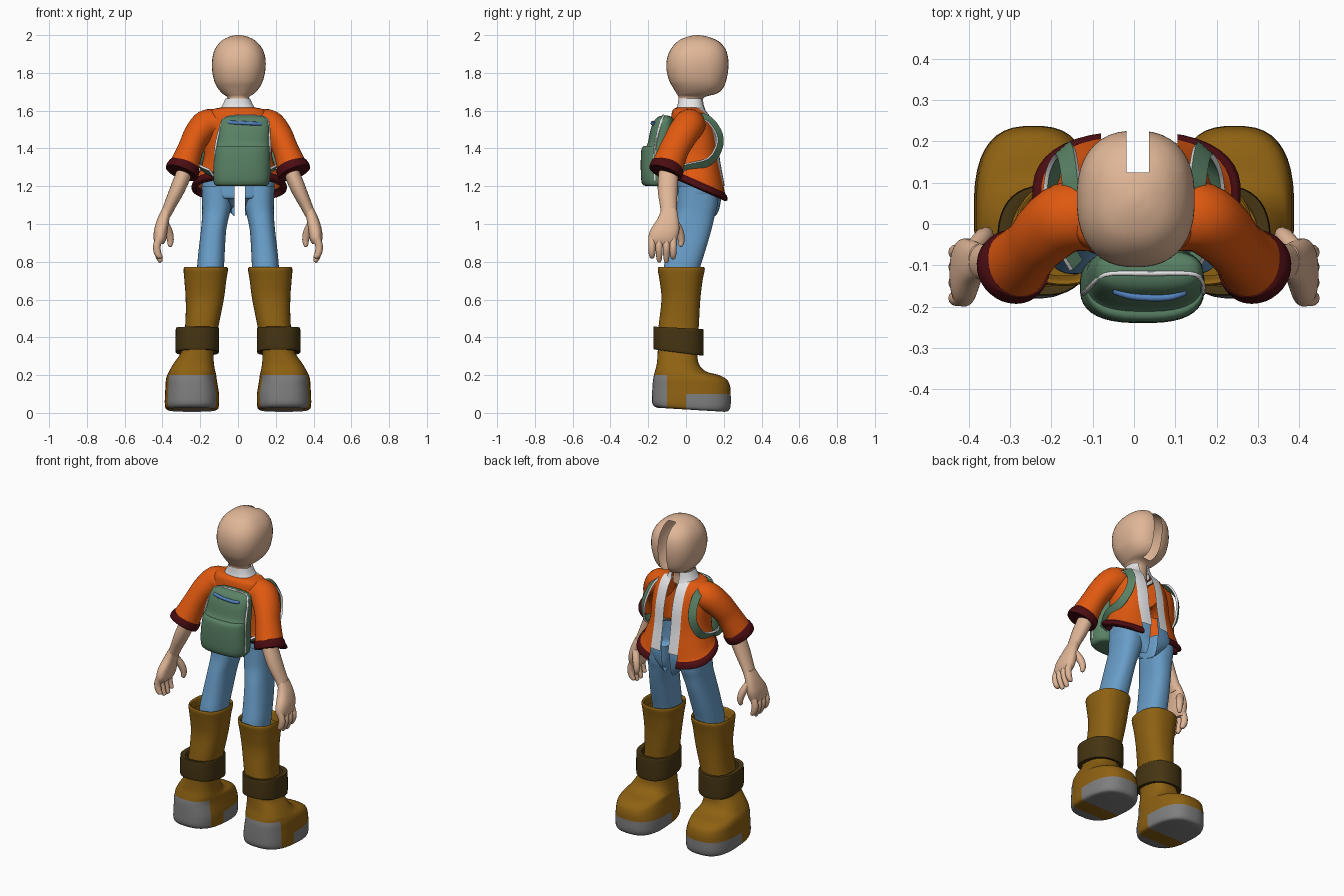
import bpy, bmesh, math
from mathutils import Vector

def material(name, r, g, b):
    m = bpy.data.materials.new(name)
    m.diffuse_color = (r, g, b, 1)
    return m

SKIN = material("skin", .75, .47, .31)
ORANGE = material("orange cloth", .75, .1, .005)
MAROON = material("maroon trim", .07, .004, .006)
DENIM = material("denim blue", .14, .34, .58)
BROWN = material("boot brown", .27, .12, .006)
DARK = material("dark strap", .06, .035, .006)
GREY = material("sole grey", .21, .21, .21)
GREEN = material("pack green", .1, .22, .13)
BLUE = material("handle blue", .09, .23, .53)
WHITE = material("white cloth", .8, .8, .82)
GAP = (-.018, .036)      # open slot down the middle of the character's face side

def spline(rows, sub):
    """Smoothly interpolate rows of numbers."""
    out = []
    for i in range(len(rows) - 1):
        a, b, c, d = rows[max(i - 1, 0)], rows[i], rows[i + 1], rows[min(i + 2, len(rows) - 1)]
        for k in range(sub):
            t = k / sub
            out.append([.5 * (2 * q + (r - p) * t + (2 * p - 5 * q + 4 * r - s) * t * t
                              + (3 * q - p - 3 * r + s) * t ** 3) for p, q, r, s in zip(a, b, c, d)])
    return out + [list(rows[-1])]

def build(name, rings, mats, rule=None, cuts=(), gap=None, drop=None, caps=(True, True), mirror=False):
    """Join rings of points into a skin, cut it, open the slot and colour faces by rule."""
    bm = bmesh.new()
    vs = [[bm.verts.new(p) for p in ring] for ring in rings]
    n = len(vs[0])
    for a, b in zip(vs, vs[1:]):
        for i in range(n):
            bm.faces.new((a[i], a[(i + 1) % n], b[(i + 1) % n], b[i]))
    for ring, cap in zip((vs[0], vs[-1]), caps):
        if cap:
            bm.faces.new(ring)
    bmesh.ops.recalc_face_normals(bm, faces=bm.faces)
    cuts = list(cuts)
    if gap is not None:
        cuts += [(0, GAP[0]), (0, GAP[1]), (1, gap)]
    for axis, pos in cuts:
        co, no = Vector(), Vector()
        co[axis], no[axis] = pos, 1
        bmesh.ops.bisect_plane(bm, geom=bm.verts[:] + bm.edges[:] + bm.faces[:],
                               dist=1e-5, plane_co=co, plane_no=no)
    if gap is not None:
        mid = {f: f.calc_center_median() for f in bm.faces}
        hole = [f for f, c in mid.items() if (GAP[0] < c.x < GAP[1] and c.y > gap) or (drop and drop(c))]
        bmesh.ops.delete(bm, geom=hole, context='FACES')
    for f in bm.faces:
        f.smooth = True
        if rule:
            f.material_index = rule(f.calc_center_median())
    me = bpy.data.meshes.new(name)
    bm.to_mesh(me)
    bm.free()
    for m in mats:
        me.materials.append(m)
    ob = bpy.data.objects.new(name, me)
    bpy.context.collection.objects.link(ob)
    if mirror:
        ob.modifiers.new("mirror", 'MIRROR')
    return ob

def loft(name, rows, mats, e=2.4, sub=4, seg=40, **kw):
    """Rows: z, x0, x1, y0, y1 and an optional forward slope."""
    rows = [list(r) + [0] * (6 - len(r)) for r in rows]
    rings = []
    for z, x0, x1, y0, y1, sl in spline(rows, sub):
        ring = []
        for i in range(seg):
            a = 2 * math.pi * (i + .5) / seg
            c, s = math.cos(a), math.sin(a)
            x = (x0 + x1) / 2 + (x1 - x0) / 2 * math.copysign(abs(c) ** (2 / e), c)
            y = (y0 + y1) / 2 + (y1 - y0) / 2 * math.copysign(abs(s) ** (2 / e), s)
            ring.append((x, y, z + sl * y))
        rings.append(ring)
    return build(name, rings, mats, **kw)

def tube(name, rows, mats, seg=20, sub=4, **kw):
    """Rows: x, y, z, radius across, radius along y."""
    pts = spline(rows, sub)
    rings = []
    for i, p in enumerate(pts):
        t = (Vector(pts[min(i + 1, len(pts) - 1)][:3]) - Vector(pts[max(i - 1, 0)][:3])).normalized()
        ref = Vector((0, 1, 0)) if abs(t.y) < .8 else Vector((0, 0, 1))
        u = t.cross(ref).normalized()
        v = u.cross(t)
        rings.append([Vector(p[:3]) + u * p[3] * math.cos(2 * math.pi * k / seg)
                      + v * p[4] * math.sin(2 * math.pi * k / seg) for k in range(seg)])
    return build(name, rings, mats, **kw)

# Head and neck
loft("head", [(1.58, -.06, .06, -.04, .08), (1.64, -.054, .056, -.04, .08), (1.672, -.058, .06, -.04, .10),
              (1.69, -.082, .085, -.05, .165), (1.72, -.108, .112, -.068, .198), (1.76, -.127, .133, -.09, .214),
              (1.82, -.138, .146, -.104, .225), (1.88, -.136, .145, -.1, .224), (1.93, -.12, .128, -.078, .208),
              (1.97, -.087, .093, -.04, .17), (1.992, -.045, .05, .01, .115), (2.0, -.01, .012, .05, .07)],
     [SKIN], gap=.125)

# Jacket body, with the shorter white shirt panel on the open side
def on_panel(c):
    return -.08 < c.x < .105 and c.y > .06
def jacket_rule(c):
    return 2 if on_panel(c) else 1 if c.z + .44 * c.y < 1.257 else 0
loft("jacket_body", [(1.618, -.08, .08, -.045, .08), (1.604, -.14, .14, -.07, .10), (1.555, -.17, .17, -.08, .135),
                     (1.46, -.178, .178, -.085, .165), (1.36, -.182, .182, -.08, .18, -.1),
                     (1.29, -.205, .21, -.068, .2, -.3), (1.257, -.225, .235, -.065, .212, -.44),
                     (1.245, -.24, .252, -.073, .222, -.44), (1.222, -.245, .258, -.073, .224, -.44),
                     (1.212, -.22, .23, -.06, .21, -.44)],
     [ORANGE, MAROON, WHITE], rule=jacket_rule, cuts=[(0, -.08), (0, .105), (1, .06), (2, 1.2)],
     gap=.05, drop=lambda c: on_panel(c) and c.z < 1.2, caps=(False, False))
loft("shirt_collar", [(1.6, -.1, .1, -.055, .105), (1.63, -.082, .08, -.045, .095), (1.665, -.066, .064, -.04, .09)],
     [WHITE], gap=.05, caps=(False, False))

# Sleeves with rolled cuffs
tube("sleeve", [(.11, .02, 1.53, .075, .085), (.165, .015, 1.523, .082, .085), (.215, -.02, 1.472, .073, .082),
                (.25, -.06, 1.4, .068, .078), (.287, -.1, 1.3, .08, .085)],
     [ORANGE], seg=32, caps=(True, False), mirror=True)
tube("sleeve_cuff", [(.25, -.073, 1.37, .05, .055), (.283, -.094, 1.312, .076, .079), (.285, -.096, 1.307, .086, .089),
                     (.296, -.108, 1.278, .09, .091), (.298, -.11, 1.273, .08, .08), (.27, -.088, 1.34, .05, .05)],
     [MAROON], seg=32, sub=2, caps=(False, False), mirror=True)

# Arms and hands
tube("arm", [(.245, -.06, 1.43, .04, .045), (.275, -.088, 1.3, .042, .052), (.318, -.097, 1.19, .04, .053),
             (.36, -.093, 1.1, .032, .045), (.382, -.09, 1.05, .028, .043)], [SKIN], mirror=True)
loft("palm", [(1.085, .35, .4, -.128, -.05), (1.03, .362, .426, -.15, -.04), (.97, .372, .444, -.188, -.035),
              (.925, .378, .447, -.2, -.045), (.895, .392, .44, -.192, -.058)], [SKIN], seg=28, mirror=True)
for i, (y, tip) in enumerate([(-.18, .825), (-.142, .805), (-.104, .803), (-.068, .82)]):
    tube("finger_%d" % (i + 1), [(.415, y, .93, .02, .019), (.43, y, .88, .02, .019), (.423, y, .84, .018, .017),
                                 (.41, y, tip, .012, .012), (.407, y, tip - .006, .004, .004)],
         [SKIN], seg=12, mirror=True)
tube("thumb", [(.39, -.06, 1.01, .02, .022), (.368, -.035, .96, .022, .022), (.358, -.025, .915, .018, .018),
               (.36, -.028, .885, .011, .011), (.361, -.029, .88, .003, .003)], [SKIN], seg=12, mirror=True)

# Trousers, with the crotch lower on the open side
loft("trouser_hips", [(1.28, -.18, .18, -.045, .182), (1.19, -.193, .195, -.045, .19), (1.14, -.18, .18, -.045, .187),
                      (1.125, -.09, .1, -.03, .178, -.25), (1.095, -.035, .05, .0, .165, -.35)],
     [DENIM], gap=-.06, caps=(False, False))
loft("trouser_leg", [(.69, .075, .215, -.12, .06), (.76, .074, .217, -.12, .072), (.85, .07, .21, -.1, .1),
                     (.97, .062, .196, -.075, .135), (1.05, .045, .19, -.055, .154), (1.1, .036, .19, -.048, .167),
                     (1.2, .037, .193, -.042, .175)], [DENIM], caps=(False, False), mirror=True)

# Boots: grey heel and toe sole with a brown strip between
def sole_rule(c):
    return 1 if (c.y < -.1 and c.z < .2) or (c.y > 0 and c.z < .1) else 0
loft("boot_foot", [(.018, .118, .368, -.152, .205, -.06), (.026, .105, .383, -.17, .226, -.06),
                   (.05, .1, .388, -.18, .237, -.04), (.1, .1, .387, -.18, .237), (.14, .106, .384, -.178, .234),
                   (.175, .112, .382, -.175, .218), (.2, .115, .375, -.17, .175), (.22, .12, .365, -.165, .105),
                   (.26, .127, .342, -.155, .068), (.32, .13, .302, -.15, .06), (.37, .12, .3, -.15, .06)],
     [BROWN, GREY], e=2.7, rule=sole_rule, cuts=[(1, -.1), (1, 0), (2, .1), (2, .2)], mirror=True)
loft("boot_shaft", [(.34, .125, .3, -.15, .06), (.46, .103, .28, -.145, .068), (.6, .075, .277, -.13, .076),
                    (.7, .062, .284, -.14, .088), (.762, .053, .288, -.15, .1), (.767, .065, .276, -.138, .088),
                    (.72, .072, .268, -.125, .075)], [BROWN], caps=(False, False), mirror=True)
loft("boot_band", [(.318, .125, .3, -.15, .07, -.13), (.314, .105, .325, -.168, .088, -.13),
                   (.33, .1, .331, -.173, .093, -.12), (.435, .1, .33, -.173, .093, -.06),
                   (.448, .105, .325, -.168, .088, -.05), (.445, .125, .3, -.15, .07, -.05)],
     [DARK], sub=3, caps=(False, False), mirror=True)

# Backpack with a bulging lower pocket
loft("backpack", [(1.2, -.1, .14, -.205, -.085), (1.215, -.128, .165, -.234, -.065), (1.3, -.13, .171, -.24, -.06),
                  (1.39, -.12, .17, -.237, -.055), (1.412, -.116, .169, -.225, -.055), (1.42, -.114, .168, -.205, -.055),
                  (1.5, -.1, .168, -.188, -.06), (1.55, -.088, .162, -.165, -.065), (1.568, -.06, .14, -.145, -.08),
                  (1.574, -.03, .11, -.125, -.095)], [GREEN], e=2.7, sub=3)
tube("backpack_piping", [(-.123, -.165, 1.23, .006, .006), (-.119, -.165, 1.4, .006, .006),
                         (-.088, -.135, 1.53, .006, .006), (-.055, -.12, 1.566, .006, .006),
                         (.04, -.12, 1.574, .006, .006), (.135, -.12, 1.566, .006, .006),
                         (.162, -.135, 1.53, .006, .006), (.168, -.165, 1.4, .006, .006),
                         (.164, -.165, 1.23, .006, .006)], [WHITE], seg=8)
tube("backpack_handle", [(-.05, -.161, 1.538, .01, .009), (0, -.176, 1.536, .01, .009),
                         (.08, -.178, 1.532, .01, .009), (.125, -.164, 1.53, .01, .009)], [BLUE], seg=10)

# Shoulder straps: flat green ribbons with white edges
path = spline([(.148, .06, 1.575), (.155, .125, 1.55), (.165, .175, 1.475), (.178, .172, 1.4),
               (.197, .12, 1.33), (.2, .01, 1.3), (.14, -.1, 1.27)], 5)
rings = []
for i, p in enumerate(path):
    p = Vector(p)
    t = (Vector(path[min(i + 1, len(path) - 1)]) - Vector(path[max(i - 1, 0)])).normalized()
    out = p - Vector((.04, .03, 1.43))
    out = (out - t * out.dot(t)).normalized()
    w = t.cross(out) * .023
    h = out * .006
    rings.append([p + w + h, p - w + h, p - w - h, p + w - h])
strap = build("backpack_strap", rings, [GREEN, WHITE], mirror=True)
for f in strap.data.polygons:
    lengths = [(strap.data.vertices[a].co - strap.data.vertices[b].co).length for a, b in f.edge_keys]
    f.material_index = 1 if sum(abs(l - .012) < .001 for l in lengths) >= 2 else 0

# Smooth shading with sharp corners kept
for ob in bpy.context.scene.objects:
    ob.select_set(True)
    bpy.context.view_layer.objects.active = ob
bpy.ops.object.shade_smooth_by_angle(angle=math.radians(45))
